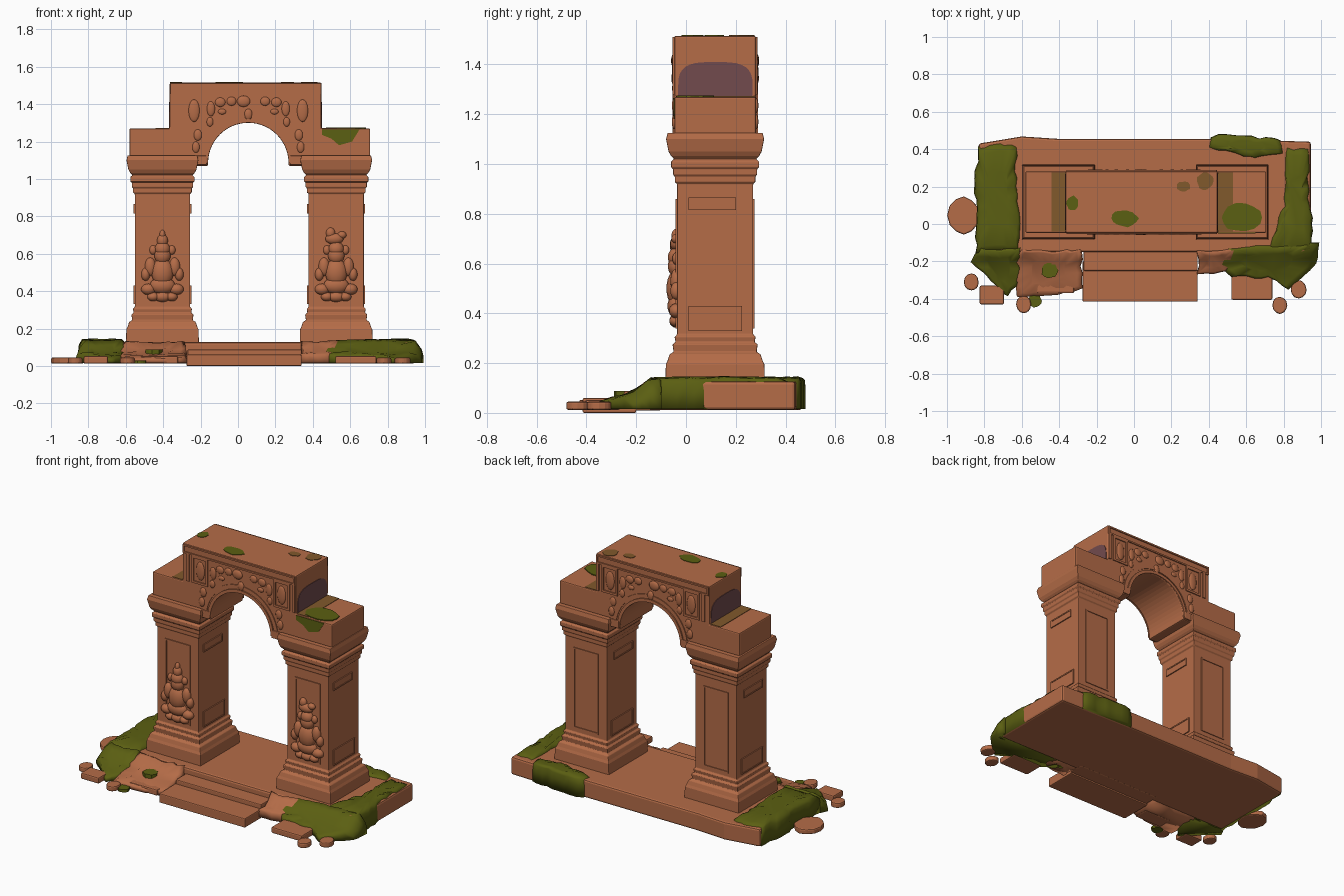
import bpy, bmesh, math, random
from mathutils import Matrix, Vector

random.seed(4)
if "Cube" in bpy.data.objects:
    bpy.data.objects.remove(bpy.data.objects["Cube"])


def material(name, rgb):
    m = bpy.data.materials.new(name)
    m.use_nodes = True
    m.diffuse_color = (*rgb, 1)
    m.node_tree.nodes["Principled BSDF"].inputs["Base Color"].default_value = (*rgb, 1)
    return m


STONE = material("terracotta stone", (0.46, 0.15, 0.064))
MOSS = material("moss green", (0.105, 0.115, 0.006))
STAIN = material("olive stain", (0.22, 0.1, 0.025))
PURPLE = material("dull purple", (0.17, 0.07, 0.075))
MID = 0.055       # gateway centre in x
DEEP = 0.117      # gateway centre in y


def finish(name, bm, mat, bevel=0, smooth=False):
    bmesh.ops.recalc_face_normals(bm, faces=bm.faces)
    mesh = bpy.data.meshes.new(name)
    bm.to_mesh(mesh)
    bm.free()
    ob = bpy.data.objects.new(name, mesh)
    bpy.context.collection.objects.link(ob)
    mesh.materials.append(mat)
    for p in mesh.polygons:
        p.use_smooth = smooth
    if bevel:
        mod = ob.modifiers.new("worn edges", "BEVEL")
        mod.width, mod.segments, mod.limit_method = bevel, 2, "ANGLE"


def add_prism(bm, pts, axis, a, b):
    """Extrude a 2D outline along one axis from a to b."""
    def place(p, d):
        c = list(p)
        c.insert("xyz".index(axis), d)
        return c
    lo = [bm.verts.new(place(p, a)) for p in pts]
    hi = [bm.verts.new(place(p, b)) for p in pts]
    bm.faces.new(lo)
    bm.faces.new(hi[::-1])
    for i in range(len(pts)):
        j = (i + 1) % len(pts)
        bm.faces.new((lo[i], hi[i], hi[j], lo[j]))


def prism(name, pts, axis, a, b, mat=STONE, bevel=0):
    bm = bmesh.new()
    add_prism(bm, pts, axis, a, b)
    finish(name, bm, mat, bevel)


def rect(u0, u1, v0, v1):
    return [(u0, v0), (u1, v0), (u1, v1), (u0, v1)]


def arc(r, a0, a1, n, cx=MID, cz=1.085):
    step = (a1 - a0) / n
    return [(cx + r * math.cos(a0 + i * step), cz + r * math.sin(a0 + i * step))
            for i in range(n + 1)]


def frame(name, axis, a, b, u0, u1, v0, v1, t=0.01):
    bm = bmesh.new()
    for r in (rect(u0, u1, v0, v0 + t), rect(u0, u1, v1 - t, v1),
              rect(u0, u0 + t, v0, v1), rect(u1 - t, u1, v0, v1)):
        add_prism(bm, r, axis, a, b)
    finish(name, bm, STONE)


def blobs(name, items):
    """Ellipsoids given as centre x, y, z and radii x, y, z."""
    bm = bmesh.new()
    for x, y, z, rx, ry, rz in items:
        m = Matrix.Translation((x, y, z)) @ Matrix.Diagonal((rx, ry, rz, 1))
        bmesh.ops.create_uvsphere(bm, u_segments=14, v_segments=9, radius=1, matrix=m)
    finish(name, bm, STONE, smooth=True)


def wobble_disk(x, y, rx, ry, n=14, amount=0.2):
    out = []
    for i in range(n):
        a, k = math.tau * i / n, 1 - random.random() * amount
        out.append((x + rx * k * math.cos(a), y + ry * k * math.sin(a)))
    return out


def mound(name, outline, mat=MOSS):
    """Lumpy growth, high over the platform, running down in front and at the ends."""
    pts = []
    for i, p in enumerate(outline):
        p, q = Vector(p), Vector(outline[(i + 1) % len(outline)])
        n = max(1, round((q - p).length / 0.04))
        pts += [p.lerp(q, k / n) + Vector((random.uniform(-1, 1), random.uniform(-1, 1))) * 0.008
                for k in range(n)]
    mid = sum(pts, Vector((0, 0))) / len(pts)
    bm = bmesh.new()
    rings = []
    for scale, h in ((1, 0), (1, 0.6), (0.97, 0.9), (0.85, 1), (0.5, 1.02)):
        ring = []
        for p in pts:
            c = mid.lerp(p, scale)
            slope = max(0.14 + (c.y + 0.14) * 0.85, 0.075 + (c.y + 0.22) * 0.2)
            top = min(0.139, slope) - max(0, abs(c.x - MID) - 0.89) * 1.1
            z = 0.015 + (max(0.03, top) - 0.015) * h + (random.uniform(-0.004, 0.006) if h else 0)
            ring.append(bm.verts.new((c.x, c.y, z)))
        rings.append(ring)
    for lo, hi in zip(rings, rings[1:]):
        for i in range(len(pts)):
            j = (i + 1) % len(pts)
            bm.faces.new((lo[i], lo[j], hi[j], hi[i]))
    bm.faces.new(rings[0])
    bm.faces.new(rings[-1])
    finish(name, bm, mat, smooth=True)


# Platform and steps
prism("platform", [(-0.83, -0.15), (0.945, -0.15), (0.945, 0.44), (0.4, 0.455),
                   (-0.4, 0.455), (-0.6, 0.468), (-0.83, 0.43)], "z", 0.012, 0.127, bevel=0.012)
prism("upper_step", rect(-0.27, 0.34, -0.25, -0.1), "z", 0.01, 0.088, bevel=0.006)
prism("lower_step", rect(-0.275, 0.34, -0.415, -0.2), "z", 0, 0.06, bevel=0.006)

# Pillars: rectangular sections lofted up through base, shaft and capital
SECTIONS = [(0.12, .047), (0.195, .045), (0.21, .038), (0.235, .03), (0.245, .014), (0.275, .018),
            (0.285, .006), (0.305, .01), (0.315, 0), (0.92, 0), (0.928, .009), (0.95, .009),
            (0.957, .016), (0.98, .016), (0.987, .024), (1.01, .024), (1.02, .012), (1.032, .024),
            (1.05, .034), (1.1, .044), (1.125, .038)]
HX, HY = 0.148, 0.153
for side, cx in (("right", -0.404), ("left", 0.525)):
    bm = bmesh.new()
    prev = None
    for z, g in SECTIONS:
        ring = [bm.verts.new((x, y, z)) for x, y in
                rect(cx - HX - g, cx + HX + g, DEEP - HY - g, DEEP + HY + g)]
        if prev:
            for i in range(4):
                bm.faces.new((prev[i], prev[i - 1], ring[i - 1], ring[i]))
        else:
            bm.faces.new(ring)
        prev = ring
    bm.faces.new(prev)
    finish(side + "_pillar", bm, STONE, bevel=0.003)

    # Carved panels on the pillar faces
    front, back = DEEP - HY, DEEP + HY
    for label, a, b in (("front", front - 0.006, front), ("back", back, back + 0.005)):
        frame(f"{side}_{label}_panel", "y", a, b, cx - 0.09, cx + 0.09, 0.34, 0.86)
    for s in (-1, 1):
        face = cx + s * HX
        for label, y1, z0, z1 in (("upper", 0.2, 0.815, 0.865), ("lower", 0.225, 0.33, 0.43)):
            prism(f"{side}_{label}_plaque", rect(0.01, y1, z0, z1), "x", face, face + s * 0.004)
            frame(f"{side}_{label}_plaque_rim", "x", face, face + s * 0.007, 0.01, y1, z0, z1, 0.008)

    # Seated relief figure: torso, head, headdress, then paired limbs
    y = front - 0.003
    parts = [(cx, y, 0.5, .06, .04, .075), (cx, y, 0.43, .07, .036, .045), (cx, y, 0.59, .045, .034, .045),
             (cx, y, 0.625, .042, .034, .04), (cx, y, 0.37, .045, .028, .028)]
    if side == "right":
        parts += [(cx, y, 0.67, .03, .026, .035), (cx, y, 0.7, .016, .018, .028)]
    else:
        parts += [(cx - 0.01, y, 0.68, .05, .026, .03), (cx - 0.03, y, 0.71, .025, .02, .03),
                  (cx + 0.03, y, 0.7, .025, .02, .02)]
    for s in (-1, 1):
        parts += [(cx + s * .065, y, 0.53, .03, .024, .05), (cx + s * .09, y, 0.49, .024, .024, .035),
                  (cx + s * .075, y, 0.41, .04, .03, .03), (cx + s * .05, y, 0.37, .032, .028, .024),
                  (cx + s * .05, y, 0.62, .02, .016, .025)]
    blobs(side + "_relief_figure", parts)

# Arch wall with stepped top and round opening
Y0, Y1 = -0.047, 0.281
wall = [(-0.235, 1.07), (-0.235, 1.12), (-0.58, 1.12), (-0.58, 1.27), (-0.365, 1.27), (-0.365, 1.515),
        (0.447, 1.515), (0.447, 1.27), (0.707, 1.27), (0.707, 1.12), (0.345, 1.12), (0.345, 1.07)]
wall += [(MID + 0.215, 1.07)] + arc(0.215, 0, math.pi, 28) + [(MID - 0.215, 1.07)]
prism("arch_wall", wall, "y", Y0, Y1, bevel=0.007)

# Arch mouldings and spandrel carving on both faces
for label, y, s in (("front", Y0, -1), ("back", Y1, 1)):
    for r0, r1, d in ((0.216, 0.236, 0.008), (0.246, 0.265, 0.005)):
        ring = arc(r0, 0, math.pi, 28) + arc(r1, math.pi, 0, 28)
        prism(label + "_arch_moulding", ring, "y", y, y + s * d)
    frame(label + "_border", "y", y, y + s * 0.007, -0.36, 0.442, 1.455, 1.51, 0.01)
    carving = [(0.03, y, 1.415, .036, .013, .03), (MID, y, 1.345, .022, .012, .03)]
    for m in (-1, 1):
        u = sorted((MID + m * 0.235, MID + m * 0.35))
        frame(label + "_spandrel_panel", "y", y, y + s * 0.007, *u, 1.28, 1.455, 0.014)
        prism(label + "_corbel", rect(*sorted((MID + m * 0.222, MID + m * 0.285)), 1.075, 1.125),
              "y", y, y + s * 0.01, bevel=0.004)
        edge = MID + m * 0.378
        prism(label + "_edge_strip", rect(edge - 0.01, edge + 0.01, 1.28, 1.455), "y", y, y + s * 0.007)
        carving += [(MID + m * 0.29, y, 1.365, .03, .01, .06), (MID + m * 0.09, y, 1.415, .026, .01, .024),
                    (MID + m * 0.15, y, 1.41, .028, .01, .025), (MID + m * 0.2, y, 1.375, .022, .01, .04),
                    (MID + m * 0.205, y, 1.305, .018, .009, .025), (MID + m * 0.14, y, 1.36, .022, .008, .015),
                    (MID + m * 0.27, y, 1.235, .022, .01, .03), (MID + m * 0.28, y, 1.17, .02, .01, .03)]
    blobs(label + "_carving", carving)

# Purple niches on both ends of the raised block
niche = [(0.268, 1.272)]
for i in range(17):
    c, s = math.cos(math.pi * i / 16), math.sin(math.pi * i / 16)
    niche.append((0.118 + 0.15 * math.copysign(abs(c) ** 0.6, c), 1.3 + 0.11 * s ** 0.6 if s > 0.001 else 1.3))
niche.append((-0.032, 1.272))
prism("left_niche", niche, "x", 0.446, 0.45, PURPLE)
prism("right_niche", niche, "x", -0.368, -0.364, PURPLE)

# Moss and stains on the upper masonry
prism("left_shoulder_stain", rect(0.449, 0.53, -0.04, 0.275), "z", 1.268, 1.273, STAIN)
prism("right_shoulder_stain", rect(-0.44, -0.367, -0.04, 0.275), "z", 1.268, 1.273, STAIN)
prism("shoulder_moss", wobble_disk(0.57, 0.035, 0.12, 0.08), "z", 1.268, 1.276, MOSS)
prism("shoulder_moss_drip", [(0.45, 1.265), (0.45, 1.235), (0.5, 1.215), (0.54, 1.18), (0.61, 1.2), (0.65, 1.265)],
      "y", Y0 - 0.003, Y0 + 0.002, MOSS)
for x, y, rx, ry, mat in ((-0.05, 0.03, .08, .05, MOSS), (-0.33, 0.11, .035, .045, MOSS),
                          (0.265, 0.2, .04, .03, STAIN), (0.38, 0.23, .05, .05, STAIN)):
    prism("roof_patch", wobble_disk(x, y, rx, ry), "z", 1.512, 1.518, mat)

# Moss over the platform ends
mound("right_platform_moss", [(-0.845, -0.16), (-0.62, -0.16), (-0.6, 0), (-0.63, 0.25), (-0.62, 0.42),
                              (-0.72, 0.44), (-0.825, 0.42), (-0.85, 0.25)])
mound("right_front_moss", [(-0.87, -0.2), (-0.83, -0.13), (-0.6, -0.13), (-0.62, -0.33), (-0.68, -0.39)])
mound("left_platform_moss", [(0.72, -0.16), (0.95, -0.16), (0.955, 0.04), (0.935, 0.1), (0.935, 0.41),
                             (0.82, 0.42), (0.8, 0.1)])
mound("left_front_moss", [(0.4, -0.2), (0.5, -0.13), (0.95, -0.1), (0.99, -0.1), (0.97, -0.22),
                          (0.83, -0.35), (0.72, -0.29), (0.52, -0.28)])
mound("back_moss", [(0.4, 0.41), (0.62, 0.35), (0.8, 0.38), (0.79, 0.45), (0.5, 0.478), (0.41, 0.47)])

# Broken paving and loose stones
mound("right_paving", [(-0.64, -0.2), (-0.6, -0.14), (-0.28, -0.14), (-0.28, -0.35), (-0.45, -0.38), (-0.62, -0.39)], STONE)
mound("left_paving", [(0.34, -0.14), (0.55, -0.14), (0.5, -0.26), (0.34, -0.27)], STONE)
prism("paving_moss", wobble_disk(-0.45, -0.25, 0.05, 0.045), "z", 0.05, 0.088, MOSS)
prism("paving_moss", wobble_disk(-0.53, -0.41, 0.04, 0.04), "z", 0.012, 0.03, MOSS)
for x, y, w, d in ((-0.76, -0.38, 0.065, 0.05), (0.63, -0.335, 0.11, 0.07), (-0.42, -0.32, 0.1, 0.05)):
    prism("loose_slab", rect(x - w, x + w, y - d, y + d), "z", 0.012, 0.052, bevel=0.008)
for x, y, r in ((-0.91, 0.045, 0.09), (-0.87, -0.31, 0.042), (-0.59, -0.43, 0.042), (0.78, -0.435, 0.042), (0.88, -0.35, 0.045)):
    prism("loose_stone", wobble_disk(x, y, r, r * 1.15, 12, 0.08), "z", 0.012, 0.045, bevel=0.008)
